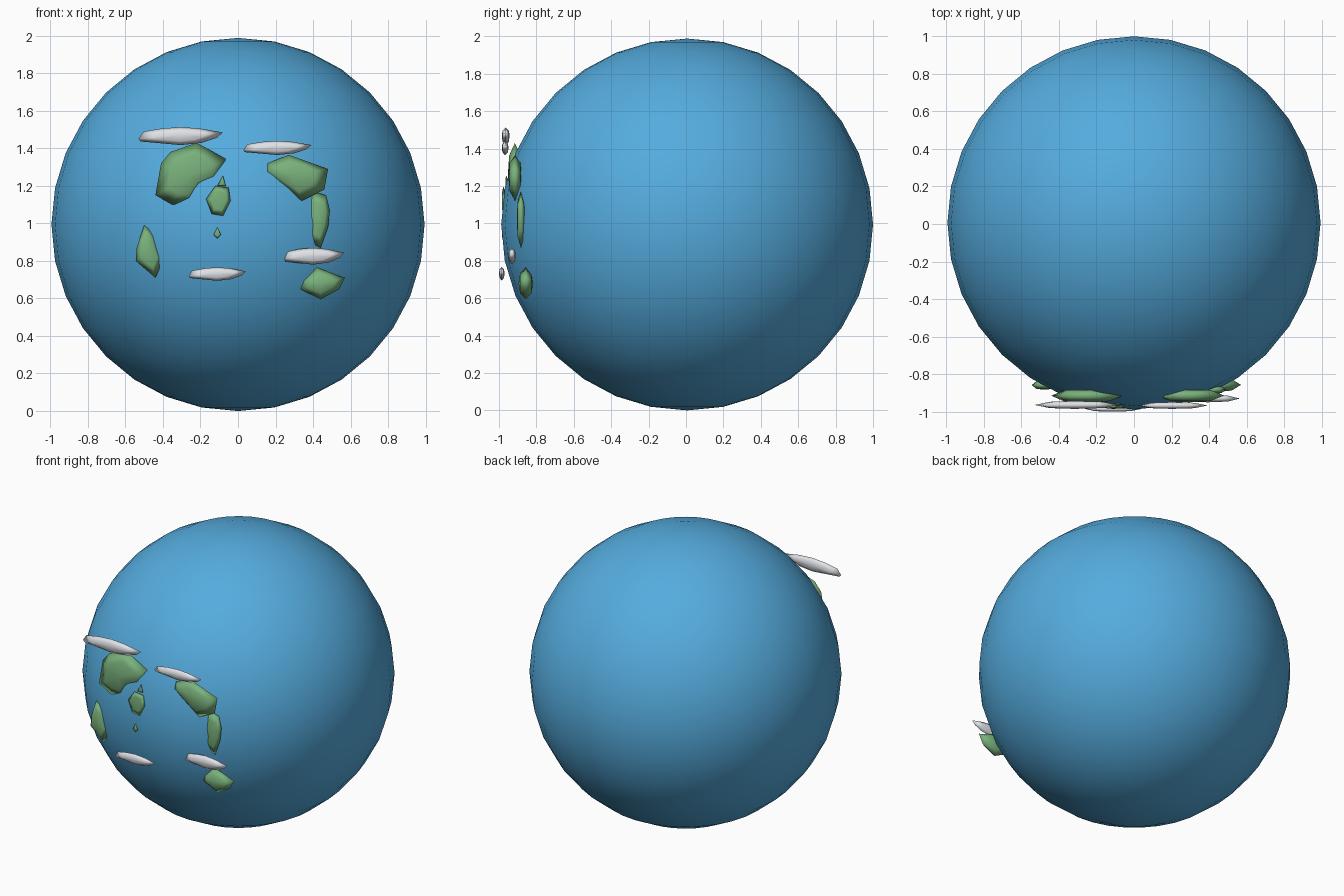
import bpy, bmesh
from mathutils import Vector

cube = bpy.data.objects.get("Cube")
if cube:
    bpy.data.objects.remove(cube, do_unlink=True)


def material(name, rgb):
    mat = bpy.data.materials.new(name)
    mat.use_nodes = True
    mat.diffuse_color = (*rgb, 1)
    mat.node_tree.nodes["Principled BSDF"].inputs["Base Color"].default_value = (*rgb, 1)
    return mat


OCEAN = material("ocean blue", (0.09, 0.41, 0.73))
LAND = material("land green", (0.19, 0.44, 0.20))
CLOUD = material("cloud white", (0.82, 0.84, 0.88))


def lens(name, outline, y, half, mat):
    """Low-poly pebble: an xz outline bulging half forwards and backwards from depth y."""
    bm = bmesh.new()
    pts = [Vector((x, y, z)) for x, z in outline]
    mid = sum(pts, Vector()) / len(pts)
    rim = [bm.verts.new(p) for p in pts]
    n = len(rim)
    for side in (-1, 1):
        ring = [bm.verts.new(mid.lerp(p, 0.62) + Vector((0, side * half * 0.8, 0))) for p in pts]
        tip = bm.verts.new(mid + Vector((0, side * half, 0)))
        for i in range(n):
            j = (i + 1) % n
            bm.faces.new((rim[i], rim[j], ring[j], ring[i]))
            bm.faces.new((ring[i], ring[j], tip))
    bmesh.ops.recalc_face_normals(bm, faces=bm.faces)
    mesh = bpy.data.meshes.new(name)
    bm.to_mesh(mesh)
    bm.free()
    mesh.materials.append(mat)
    mesh.shade_smooth()
    obj = bpy.data.objects.new(name, mesh)
    bpy.context.collection.objects.link(obj)
    return obj


# Globe
bpy.ops.mesh.primitive_uv_sphere_add(segments=32, ring_count=16, radius=0.994,
                                     location=(0, 0.006, 0.994))
globe = bpy.context.object
globe.name = "globe"
globe.data.materials.append(OCEAN)
globe.data.shade_smooth()

# Land masses, partly sunk into the globe
lens("upper_right_land", [(-.44, 1.15), (-.41, 1.32), (-.36, 1.38), (-.22, 1.43), (-.06, 1.34),
                          (-.08, 1.25), (-.19, 1.2), (-.26, 1.1), (-.35, 1.1)], -.915, .038, LAND)
lens("upper_left_land", [(.13, 1.28), (.16, 1.32), (.27, 1.365), (.48, 1.29), (.46, 1.18),
                         (.34, 1.12), (.2, 1.22)], -.914, .036, LAND)
lens("left_land", [(.39, 1.17), (.47, 1.15), (.49, 1.07), (.48, .98), (.44, .87),
                   (.38, .9), (.36, 1.03)], -.883, .022, LAND)
lens("lower_left_land", [(.33, .65), (.34, .7), (.42, .765), (.57, .71), (.54, .65),
                         (.44, .595)], -.857, .038, LAND)
lens("right_land", [(-.5, .99), (-.54, .87), (-.545, .8), (-.44, .71), (-.4, .8),
                    (-.45, .95)], -.858, .025, LAND)

# Small islands hugging the surface
lens("large_island", [(-.17, 1.13), (-.12, 1.2), (-.05, 1.19), (-.04, 1.12), (-.08, 1.04),
                      (-.14, 1.05)], -.976, .008, LAND)
lens("upper_island", [(-.11, 1.2), (-.08, 1.255), (-.065, 1.2)], -.96, .006, LAND)
lens("tiny_island", [(-.11, .98), (-.13, .94), (-.11, .92), (-.09, .94)], -.981, .004, LAND)

# Clouds share one long, slightly tilted outline
PUFF = [(-1, -.3), (-.88, .5), (-.45, .85), (0, 1), (.45, .85), (1, .4),
        (.85, -.2), (.5, -.75), (0, -1), (-.95, -.6)]
for name, x, z, y, width, height, half in (
        ("upper_right_cloud", -.305, 1.465, -.964, .225, .048, .021),
        ("upper_left_cloud", .21, 1.402, -.967, .182, .038, .018),
        ("lower_left_cloud", .4, .825, -.93, .165, .045, .02),
        ("lower_right_cloud", -.11, .73, -.985, .153, .036, .015)):
    lens(name, [(x + u * width, z + v * height) for u, v in PUFF], y, half, CLOUD)
